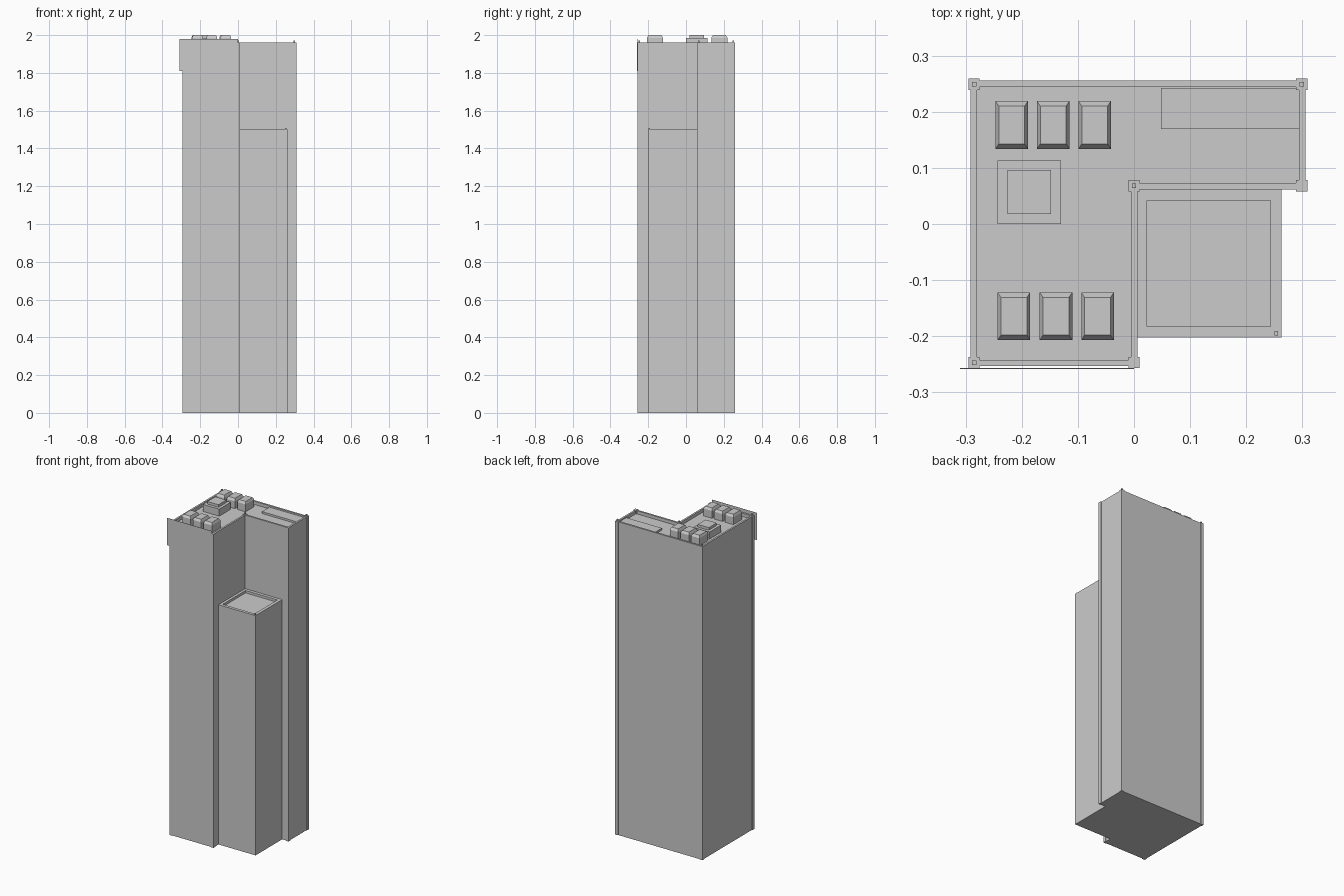
import bpy, bmesh

if "Cube" in bpy.data.objects:
    bpy.data.objects.remove(bpy.data.objects["Cube"])

TOP, ROOF = 1.96, 1.94


def finish(bm, name):
    bmesh.ops.recalc_face_normals(bm, faces=bm.faces)
    me = bpy.data.meshes.new(name)
    bm.to_mesh(me)
    bm.free()
    ob = bpy.data.objects.new(name, me)
    bpy.context.collection.objects.link(ob)
    return ob


def loft(name, loops):
    """Closed solid through a stack of (outline, z) loops."""
    bm = bmesh.new()
    rings = [[bm.verts.new((x, y, z)) for x, y in pts] for pts, z in loops]
    n = len(rings[0])
    bm.faces.new(rings[0])
    bm.faces.new(rings[-1])
    for a, b in zip(rings, rings[1:]):
        for i in range(n):
            j = (i + 1) % n
            bm.faces.new((a[i], a[j], b[j], b[i]))
    return finish(bm, name)


def rect(x0, x1, y0, y1, d=0.0, e=None):
    """Rectangle outline inset by d in x and e in y."""
    e = d if e is None else e
    return [(x0 + d, y0 + e), (x1 - d, y0 + e), (x1 - d, y1 - e), (x0 + d, y1 - e)]


def box(name, x0, x1, y0, y1, z0, z1):
    r = rect(x0, x1, y0, y1)
    return loft(name, [(r, z0), (r, z1)])


# Main L-shaped tower with parapet and recessed roof
corners = [(-0.285, -0.247), (0.0, -0.247), (0.0, 0.068),
           (0.299, 0.068), (0.299, 0.249), (-0.285, 0.249)]
outward = [(-1, -1), (1, -1), (1, -1), (1, -1), (1, 1), (-1, 1)]


def plan(d):
    return [(x + sx * d, y + sy * d) for (x, y), (sx, sy) in zip(corners, outward)]


outer, inner = plan(0.0065), plan(-0.005)
loft("main_tower", [(outer, 0), (outer, TOP), (inner, TOP), (inner, ROOF)])

# Corner pilasters, four of them with small rooftop lamps
for i, (x, y) in enumerate(corners):
    box(f"corner_pilaster_{i}", x - 0.01, x + 0.01, y - 0.01, y + 0.01, 0, TOP + 0.002)
    if i not in (1, 3):
        box(f"corner_lamp_{i}", x - 0.004, x + 0.004, y - 0.004, y + 0.004, TOP, TOP + 0.012)

# Lower tower in the notch, with its own recessed roof
low = (0.0, 0.263, -0.202, 0.066)
low_in = rect(0.023, 0.243, -0.183, 0.042)
loft("low_tower", [(rect(*low), 0), (rect(*low), 1.5), (low_in, 1.5), (low_in, 1.485)])
box("low_tower_lamp", 0.25, 0.257, -0.199, -0.191, 1.498, 1.508)

# Rooftop air units with chamfered tops
for row, y0, xs in (("back", 0.134, (-0.247, -0.173, -0.099)),
                    ("front", -0.207, (-0.243, -0.168, -0.094))):
    for i, x0 in enumerate(xs):
        r = (x0, x0 + 0.058, y0, y0 + 0.085)
        loft(f"air_unit_{row}_{i}", [(rect(*r), ROOF - 0.005), (rect(*r), 1.986),
                                     (rect(*r, 0.006, 0.009), 2.0)])

# Stepped machine room
box("machine_room_base", -0.243, -0.13, 0.0, 0.113, ROOF - 0.005, 1.984)
box("machine_room_cap", -0.225, -0.148, 0.018, 0.096, 1.98, 2.0)

# Raised slab on the side wing roof
box("wing_roof_slab", 0.048, 0.297, 0.169, 0.242, ROOF - 0.005, ROOF + 0.012)

# Thin blank panel on the upper front, overhanging the left corner
box("front_panel", -0.31, 0.0, -0.2585, -0.257, 1.81, 1.98)
